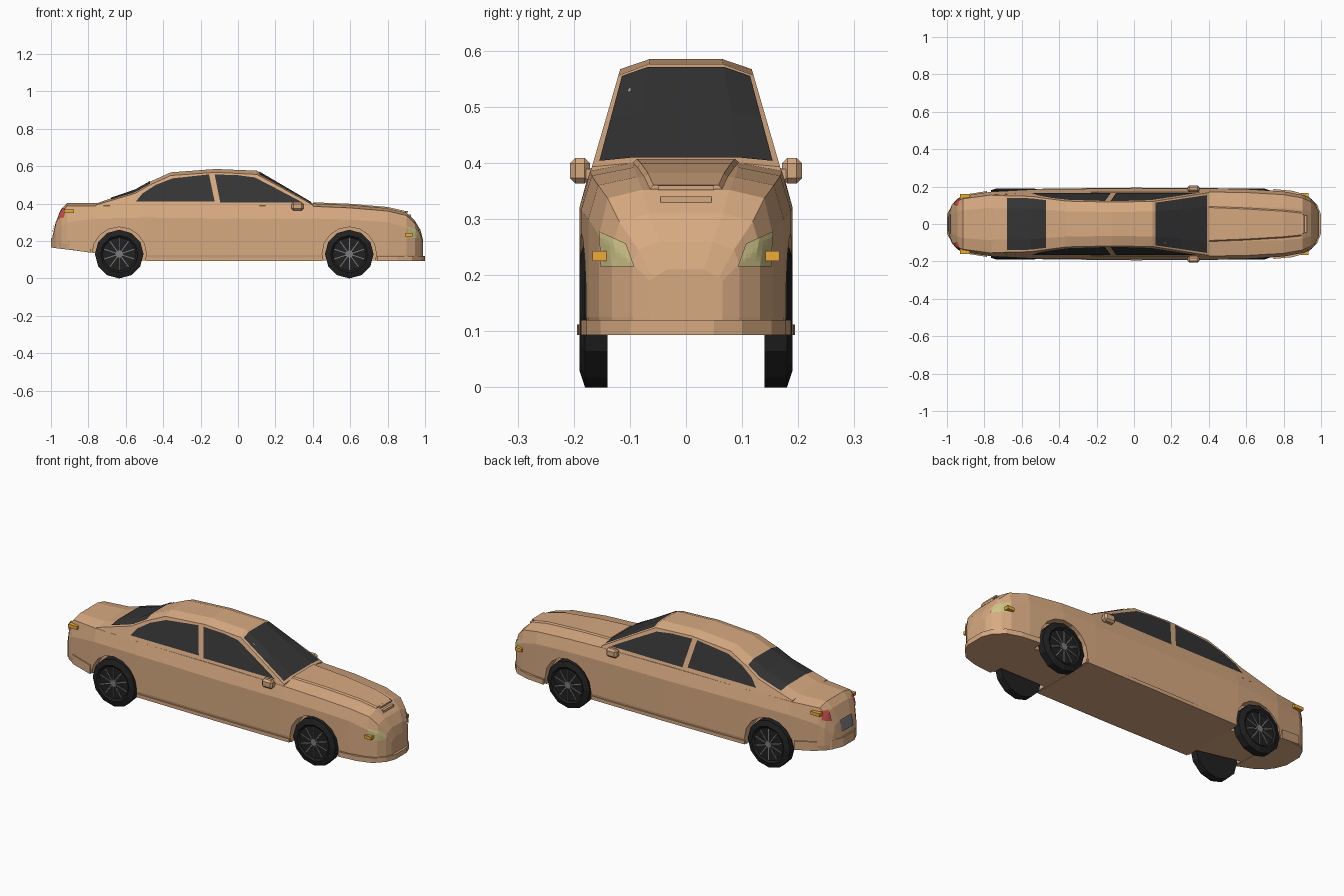
import bpy, bmesh, math
from mathutils import Vector, Matrix
from mathutils.bvhtree import BVHTree

if "Cube" in bpy.data.objects:
    bpy.data.objects.remove(bpy.data.objects["Cube"])


def material(name, rgb):
    m = bpy.data.materials.new(name)
    m.diffuse_color = (*rgb, 1)
    m.use_nodes = True
    m.node_tree.nodes["Principled BSDF"].inputs["Base Color"].default_value = m.diffuse_color
    return m


PAINT = material("paint", (0.68, 0.40, 0.22))
GLASS = material("glass", (0.035, 0.035, 0.035))
RUBBER = material("rubber", (0.015, 0.015, 0.015))
METAL = material("metal", (0.2, 0.2, 0.2))
LAMP = material("lamp", (0.62, 0.55, 0.25))
AMBER = material("amber", (0.85, 0.40, 0.04))
RED = material("red", (0.55, 0.08, 0.07))


def finish(name, bm, mat):
    me = bpy.data.meshes.new(name)
    bm.to_mesh(me)
    bm.free()
    ob = bpy.data.objects.new(name, me)
    bpy.context.collection.objects.link(ob)
    if mat:
        me.materials.append(mat)
    return ob


def loft(name, stations, mat):
    """stations: (x, half section of (y, z) points), mirrored in y and joined."""
    bm = bmesh.new()
    rings = []
    for x, half in stations:
        pts = half + [(-y, z) for y, z in reversed(half) if y > 1e-6]
        rings.append([bm.verts.new((x, y, z)) for y, z in pts])
    n = len(rings[0])
    for a, b in zip(rings, rings[1:]):
        for i in range(n):
            j = (i + 1) % n
            bm.faces.new((a[i], a[j], b[j], b[i]))
    bm.faces.new(rings[0])
    bm.faces.new(rings[-1])
    bmesh.ops.recalc_face_normals(bm, faces=bm.faces)
    return finish(name, bm, mat)


def box(name, loc, size, mat, bevel=0):
    bm = bmesh.new()
    bmesh.ops.create_cube(bm, size=1, matrix=Matrix.Translation(loc) @ Matrix.Diagonal((*size, 1)))
    if bevel:
        bmesh.ops.bevel(bm, geom=bm.edges[:], offset=bevel, segments=1, affect='EDGES')
    return finish(name, bm, mat)


def lerp_table(table, x):
    """Interpolate rows (x, a, b, ...) sorted by x."""
    for p, q in zip(table, table[1:]):
        if x <= q[0]:
            t = (x - p[0]) / (q[0] - p[0])
            return [u + (v - u) * t for u, v in zip(p[1:], q[1:])]
    return list(table[-1][1:])


# Lower body: x, half width, bottom, shoulder height, deck height
BODY = [(-.992, .055, .165, .20, .225), (-.975, .10, .162, .24, .30), (-.945, .135, .158, .28, .37),
        (-.915, .15, .155, .30, .402), (-.76, .173, .135, .32, .403), (-.5, .187, .095, .325, .405),
        (0, .19, .095, .32, .405), (.40, .19, .095, .32, .40), (.6, .187, .095, .315, .392),
        (.8, .174, .095, .30, .375), (.9, .155, .095, .27, .352), (.945, .132, .095, .25, .31),
        (.975, .095, .095, .22, .26), (.988, .065, .095, .19, .21)]
body = loft("body", [(x, [(0, zb), (.97 * w, zb), (w, zb + .03), (w, zs), (.9 * w, zt - .015),
                          (.5 * w, zt), (0, zt)]) for x, w, zb, zs, zt in BODY], PAINT)
tmp = bmesh.new()
tmp.from_mesh(body.data)
tree = BVHTree.FromBMesh(tmp)
tmp.free()

# Wheel arches cut from the body
AXLES = (-.635, .595)
bpy.context.view_layer.objects.active = body
for ax in AXLES:
    for s in (-1, 1):
        bm = bmesh.new()
        bmesh.ops.create_cone(bm, cap_ends=True, segments=16, radius1=.145, radius2=.145, depth=.16,
                              matrix=Matrix.Translation((ax, s * .205, .13)) @ Matrix.Rotation(math.pi / 2, 4, 'X'))
        cutter = finish("arch_cutter", bm, None)
        cutter.hide_render = True
        mod = body.modifiers.new("arch", 'BOOLEAN')
        mod.operation, mod.object, mod.solver = 'DIFFERENCE', cutter, 'EXACT'
        bpy.ops.object.modifier_apply(modifier=mod.name)
        bpy.data.objects.remove(cutter)

# Cabin: x, base half width, roof edge height, roof centre height
CABIN = [(-.76, .155, .393, .400), (-.55, .168, .455, .472), (-.47, .17, .50, .517), (-.36, .17, .550, .567),
         (-.12, .17, .567, .585), (.10, .17, .556, .576), (.25, .17, .475, .488), (.40, .17, .393, .400)]


def side_y(wb, z):
    return wb - .29 * (z - .385)


loft("cabin", [(x, [(0, .385), (wb, .385), (side_y(wb, ze), ze), (.55 * side_y(wb, ze), zt), (0, zt)])
               for x, wb, ze, zt in CABIN], PAINT)


# Windscreen and rear window follow the cabin top
def screen(name, xs):
    bm = bmesh.new()
    rows = []
    for x in xs:
        wb, ze, zt = lerp_table(CABIN, x)
        row = []
        for f in (-.93, -.55, .55, .93):
            k = max(0, (abs(f) - .55) / .45)
            row.append(bm.verts.new((x, f * side_y(wb, ze), zt + (ze - zt) * k + .004)))
        rows.append(row)
    for a, b in zip(rows, rows[1:]):
        for i in range(3):
            bm.faces.new((a[i], b[i], b[i + 1], a[i + 1]))
    bmesh.ops.recalc_face_normals(bm, faces=bm.faces)
    if bm.faces[:][0].normal.z < 0:
        bmesh.ops.reverse_faces(bm, faces=bm.faces[:])
    finish(name, bm, GLASS)


screen("windscreen", (.115, .25, .39))
screen("rear_window", (-.68, -.55, -.47))

# Side windows lie on the sloping cabin wall
WINDOWS = {"rear_side_window": [(-.545, .412), (-.51, .455), (-.44, .50), (-.35, .535), (-.155, .556), (-.125, .412)],
           "front_side_window": [(-.095, .406), (-.125, .556), (.0, .552), (.09, .54), (.20, .483), (.345, .406)]}
for name, pts in WINDOWS.items():
    for s in (-1, 1):
        bm = bmesh.new()
        vs = [bm.verts.new((x, s * (side_y(.17, z) + .003), z)) for x, z in pts]
        f = bm.faces.new(vs)
        f.normal_update()
        if f.normal.y * s < 0:
            f.normal_flip()
        finish(name, bm, GLASS)

# Bumpers and sills as thin slabs
def slab(name, rows):
    loft(name, [(x, [(w, z0), (w, z1)]) for x, w, z0, z1 in rows], PAINT)


slab("front_bumper", [(.745, .187, .093, .12), (.85, .177, .093, .12), (.93, .152, .093, .12),
                      (.98, .10, .093, .12), (1.0, .05, .093, .12)])
slab("rear_bumper", [(-1.0, .05, .165, .215), (-.97, .108, .162, .212), (-.90, .158, .154, .204),
                     (-.785, .176, .137, .185)])
slab("sill", [(-.49, .189, .093, .112), (0, .194, .093, .112), (.448, .192, .093, .112)])

# Bonnet bulge and scoop
bulge = []
for x, w in ((.40, .088), (.6, .08), (.8, .068), (.895, .058)):
    zt = lerp_table(BODY, x)[3]
    bulge.append((x, [(0, zt - .03), (w + .008, zt - .03), (w + .008, zt - .002), (w, zt + .007), (0, zt + .007)]))
loft("bonnet_bulge", bulge, PAINT)
box("scoop_lip", (.885, 0, .356), (.05, .10, .008), PAINT)
box("scoop_base", (.905, 0, .335), (.04, .09, .012), PAINT)


# Lamps and plate projected onto the body ends
def decal(name, corners, end, mat, n=6):
    bm = bmesh.new()
    a, b, c, d = (Vector(p) for p in corners)
    grid = []
    for i in range(n + 1):
        u, row = i / n, []
        for j in range(n + 1):
            p = a.lerp(b, u).lerp(d.lerp(c, u), j / n)
            hit = tree.ray_cast(Vector((2 * end, p.x, p.y)), Vector((-end, 0, 0)))[0]
            x = hit.x if hit else end * .9
            row.append(bm.verts.new((x + end * .006, p.x, p.y)))
        grid.append(row)
    for i in range(n):
        for j in range(n):
            f = bm.faces.new((grid[i][j], grid[i + 1][j], grid[i + 1][j + 1], grid[i][j + 1]))
            f.normal_update()
            if f.normal.x * end < 0:
                f.normal_flip()
    finish(name, bm, mat)


for s in (-1, 1):
    decal("headlight", [(s * .092, .215), (s * .152, .215), (s * .155, .278), (s * .107, .256)], 1, LAMP)
    decal("tail_light", [(s * .105, .318), (s * .14, .325), (s * .137, .375), (s * .098, .372)], -1, RED)
    box("front_indicator", (.912, s * .147, .234), (.04, .04, .018), AMBER)
    box("rear_indicator", (-.903, s * .142, .360), (.055, .036, .018), AMBER)
    # Door mirrors
    box("mirror", (.318, s * .189, .386), (.065, .036, .046), PAINT, .01)
    box("mirror_stalk", (.33, s * .170, .380), (.035, .03, .018), PAINT)
decal("plate", [(-.05, .245), (.05, .245), (.05, .305), (-.05, .305)], -1, METAL)

# Wheels: revolved twelve-sided tyre, hub and ten spokes
PROFILE = [(0, .14), (.13, .14), (.13, .18), (.10, .19), (.09, .182), (0, .182)]
for ax in AXLES:
    for s in (-1, 1):
        centre = Matrix.Translation((ax, 0, .13))
        bm = bmesh.new()
        vs = [bm.verts.new((0, s * y, r)) for r, y in PROFILE]
        es = [bm.edges.new(p) for p in zip(vs, vs[1:])]
        bmesh.ops.spin(bm, geom=vs + es, cent=(0, 0, 0), axis=(0, 1, 0), angle=math.tau, steps=12)
        bmesh.ops.remove_doubles(bm, verts=bm.verts, dist=1e-4)
        bmesh.ops.recalc_face_normals(bm, faces=bm.faces)
        bm.transform(centre)
        finish("tyre", bm, RUBBER)
        bm = bmesh.new()
        bmesh.ops.create_cone(bm, cap_ends=True, segments=10, radius1=.02, radius2=.02, depth=.008,
                              matrix=Matrix.Translation((0, s * .184, 0)) @ Matrix.Rotation(math.pi / 2, 4, 'X'))
        for k in range(10):
            bmesh.ops.create_cube(bm, size=1, matrix=Matrix.Rotation(k * math.tau / 10, 4, 'Y')
                                  @ Matrix.Translation((0, s * .183, .05)) @ Matrix.Diagonal((.005, .005, .07, 1)))
        bm.transform(centre)
        finish("wheel_spokes", bm, METAL)
